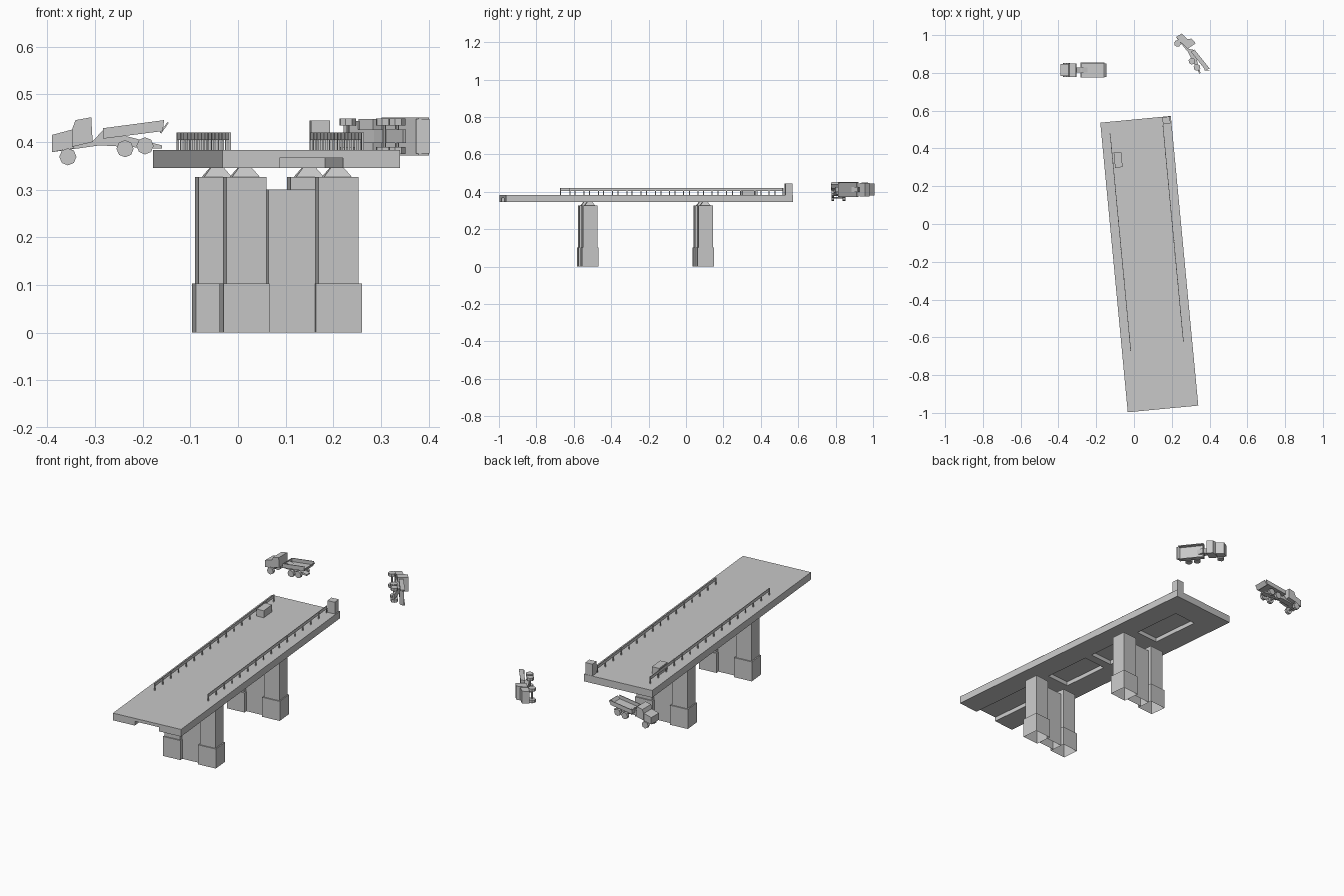
import bpy, bmesh, math
from mathutils import Matrix, Vector

if "Cube" in bpy.data.objects:
    bpy.data.objects.remove(bpy.data.objects["Cube"])

GREY = (0.58, 0.58, 0.58, 1)
mat = bpy.data.materials.new("concrete_grey")
mat.use_nodes = True
mat.diffuse_color = GREY
bsdf = next(n for n in mat.node_tree.nodes if n.type == "BSDF_PRINCIPLED")
bsdf.inputs["Base Color"].default_value = GREY

# Frame of the bridge: origin under the deck centre, y along the road
BRIDGE = Matrix.Translation((0.081, -0.2125, 0)) @ Matrix.Rotation(math.radians(5.42), 4, "Z")


def finish(bm, name, frame):
    bmesh.ops.recalc_face_normals(bm, faces=bm.faces)
    mesh = bpy.data.meshes.new(name)
    bm.to_mesh(mesh)
    bm.free()
    mesh.materials.append(mat)
    obj = bpy.data.objects.new(name, mesh)
    bpy.context.collection.objects.link(obj)
    obj.matrix_world = frame
    return obj


def add_box(bm, x, y, z, taper=1.0, open_bottom=False):
    """Box from (low, high) ranges; taper scales the top face."""
    mid = Vector((sum(x) / 2, sum(y) / 2, sum(z) / 2))
    size = (x[1] - x[0], y[1] - y[0], z[1] - z[0])
    verts = bmesh.ops.create_cube(bm, size=1)["verts"]
    for v in verts:
        k = taper if v.co.z > 0 else 1
        v.co = mid + Vector((v.co.x * size[0] * k, v.co.y * size[1] * k, v.co.z * size[2]))
    if open_bottom:
        faces = {f for v in verts for f in v.link_faces}
        low = [f for f in faces if all(abs(v.co.z - z[0]) < 1e-5 for v in f.verts)]
        bmesh.ops.delete(bm, geom=low, context="FACES_ONLY")


def box(name, x, y, z, frame=BRIDGE, **kw):
    bm = bmesh.new()
    add_box(bm, x, y, z, **kw)
    return finish(bm, name, frame)


def around(c, size):
    return (c - size / 2, c + size / 2)


def prism(name, points, y0, y1, frame):
    """Side profile in x and z, extruded across the width."""
    bm = bmesh.new()
    face = bm.faces.new([bm.verts.new((x, y0, z)) for x, z in points])
    new = bmesh.ops.extrude_face_region(bm, geom=[face])["geom"]
    bmesh.ops.translate(bm, vec=(0, y1 - y0, 0), verts=[g for g in new if isinstance(g, bmesh.types.BMVert)])
    return finish(bm, name, frame)


# Deck with shallow channels cut along the middle of the underside
deck = box("deck", (-0.1875, 0.1875), (-0.77, 0.77), (0.345, 0.383))
bm = bmesh.new()
for span in ((-0.80, -0.37), (-0.26, 0.0), (0.045, 0.25), (0.37, 0.64)):
    add_box(bm, (-0.067, 0.067), span, (0.32, 0.367))
cutter = finish(bm, "channel_cutter", BRIDGE)
cutter.hide_render = True
cut = deck.modifiers.new("channels", "BOOLEAN")
cut.operation = "DIFFERENCE"
cut.solver = "EXACT"
cut.object = cutter
bpy.context.view_layer.update()
cut_mesh = bpy.data.meshes.new_from_object(deck.evaluated_get(bpy.context.evaluated_depsgraph_get()))
deck.modifiers.clear()
deck.data = cut_mesh
bpy.data.objects.remove(cutter)

# Piers: two hollow columns on wider plinths, joined by a wall
for label, py in (("front", -0.314), ("back", 0.306)):
    for side, px in (("right", -0.097), ("left", 0.097)):
        name = label + "_" + side
        box(name + "_plinth", around(px, 0.097), around(py, 0.09), (0, 0.103), open_bottom=True)
        box(name + "_column", around(px, 0.085), around(py, 0.078), (0.103, 0.327))
        box(name + "_bearing", around(px, 0.058), around(py, 0.055), (0.327, 0.345), taper=0.5)
    box(label + "_pier_wall", (-0.05, 0.05), around(py, 0.055), (0, 0.30), open_bottom=True)

# Railings: a thin plank on a row of posts
POSTS = 16
for side, rx, start, end in (("right", -0.141, -0.446, 0.706), ("left", 0.141, -0.423, 0.722)):
    bm = bmesh.new()
    for i in range(POSTS):
        y = start + (end - start) * i / (POSTS - 1)
        add_box(bm, around(rx, 0.005), around(y, 0.005), (0.383, 0.42))
    add_box(bm, around(rx, 0.003), (start, end), (0.404, 0.42))
    finish(bm, side + "_railing", BRIDGE)

# Blocks standing on the road
box("corner_block", (0.142, 0.182), (0.73, 0.768), (0.383, 0.445))
box("road_block", (-0.132, -0.092), (0.525, 0.605), (0.383, 0.42))


def truck(name, frame):
    """Tipper truck; x runs from nose to tail."""
    # Bonnet and cab
    prism(name + "_bonnet", [(-0.12, 0.010), (-0.075, 0.022), (-0.075, -0.018), (-0.12, -0.026)],
          -0.032, 0.032, frame)
    prism(name + "_cab", [(-0.078, 0.022), (-0.071, 0.041), (-0.038, 0.047), (-0.035, -0.005), (-0.078, -0.015)],
          -0.036, 0.036, frame)
    # Chassis and lifting frame
    prism(name + "_chassis", [(-0.12, -0.026), (-0.12, -0.018), (-0.035, -0.003), (-0.013, 0.02),
                              (0.11, -0.012), (0.11, -0.019), (-0.02, -0.012)], -0.014, 0.014, frame)
    # Open load bed
    side = [(-0.013, 0.024), (0.115, 0.041), (0.112, 0.018), (-0.013, 0.002)]
    for label, y in (("right", -0.04), ("left", 0.036)):
        prism(name + "_bed_side_" + label, side, y, y + 0.004, frame)
    prism(name + "_bed_floor", [(-0.013, 0.006), (0.112, 0.022), (0.112, 0.018), (-0.013, 0.002)],
          -0.036, 0.036, frame)
    prism(name + "_bed_front", [(-0.013, 0.024), (-0.009, 0.025), (-0.009, 0.006), (-0.013, 0.006)],
          -0.036, 0.036, frame)
    prism(name + "_tailgate", [(0.106, 0.015), (0.122, 0.037), (0.125, 0.036), (0.109, 0.013)],
          -0.036, 0.036, frame)
    # Wheels and axles
    for label, x, z in (("front", -0.087, -0.036), ("middle", 0.033, -0.019), ("rear", 0.075, -0.013)):
        bm = bmesh.new()
        turn = Matrix.Rotation(math.pi / 2, 4, "X")
        for y, r, width in ((-0.03, 0.018, 0.015), (0.03, 0.018, 0.015), (0, 0.004, 0.05)):
            bmesh.ops.create_cone(bm, cap_ends=True, segments=8, radius1=r, radius2=r, depth=width,
                                  matrix=Matrix.Translation((x, y, z)) @ turn)
        finish(bm, name + "_" + label + "_wheels", frame)


# One truck airborne and nose down, the other rolled onto its side
truck("level_truck", Matrix.Translation((-0.27, 0.815, 0.405)))
along, up = Vector((0.637, -0.771, 0)), Vector((0.771, 0.637, 0))
rolled = Matrix((along, up.cross(along), up)).transposed().to_4x4()
untilt = Matrix.Rotation(math.radians(8.5), 4, "Y")
truck("rolled_truck", Matrix.Translation((0.306, 0.90, 0.412)) @ rolled @ untilt)
